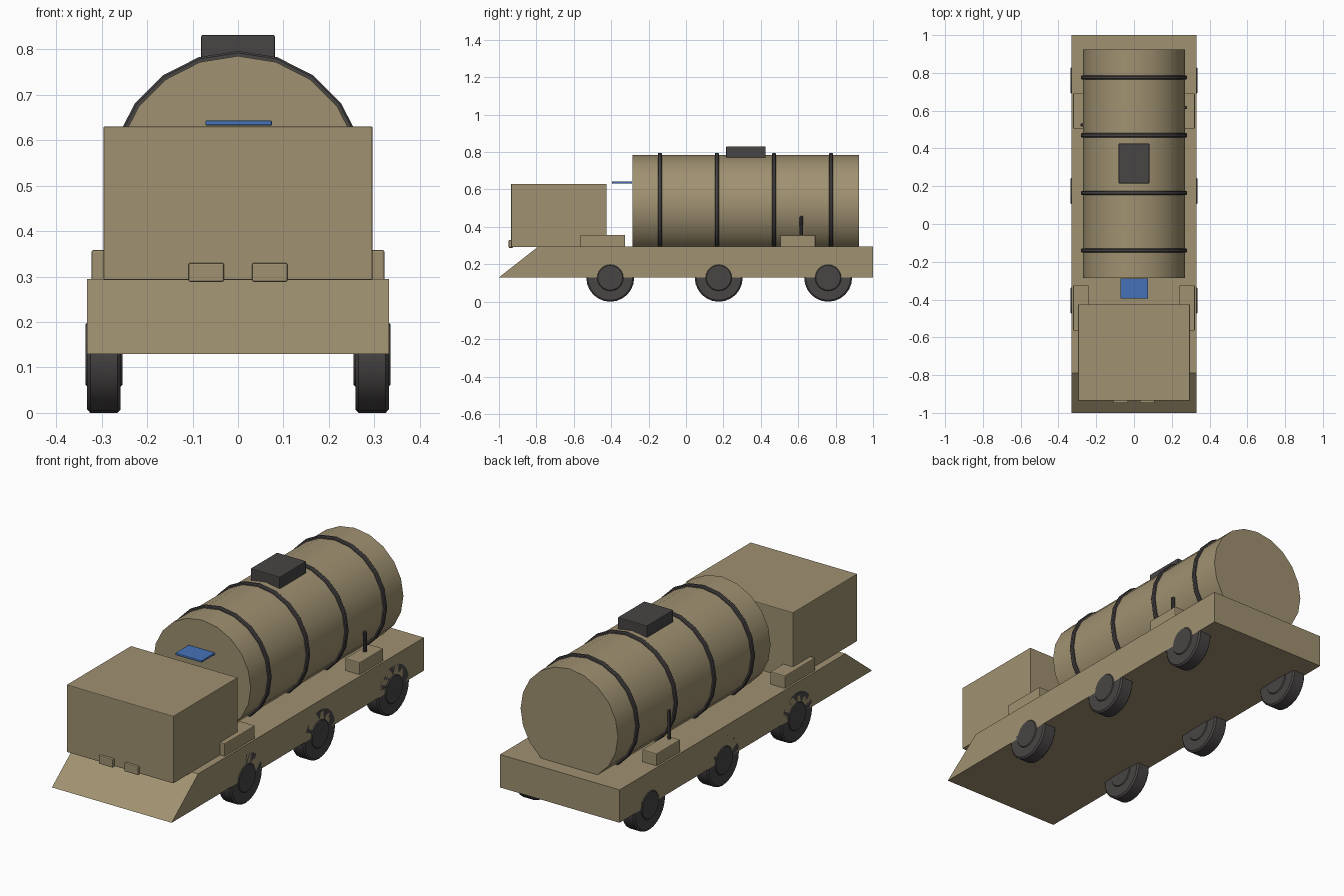
import bpy, bmesh, math
from mathutils import Matrix, Vector

cube = bpy.data.objects.get("Cube")
if cube:
    bpy.data.objects.remove(cube, do_unlink=True)


def material(name, rgb):
    m = bpy.data.materials.new(name)
    m.use_nodes = True
    m.diffuse_color = (*rgb, 1)
    m.node_tree.nodes["Principled BSDF"].inputs["Base Color"].default_value = (*rgb, 1)
    return m


TAN = material("sand tan", (0.35, 0.285, 0.165))
DARK = material("dark rubber grey", (0.065, 0.058, 0.058))
BLUE = material("glass blue", (0.06, 0.17, 0.48))


def finish(name, bm, mat, bevel=0, smooth=True):
    bmesh.ops.recalc_face_normals(bm, faces=bm.faces)
    mesh = bpy.data.meshes.new(name)
    bm.to_mesh(mesh)
    bm.free()
    mesh.materials.append(mat)
    obj = bpy.data.objects.new(name, mesh)
    bpy.context.collection.objects.link(obj)
    if bevel:
        mod = obj.modifiers.new("bevel", "BEVEL")
        mod.width, mod.segments = bevel, 2
    if smooth:
        bpy.ops.object.select_all(action="DESELECT")
        obj.select_set(True)
        bpy.context.view_layer.objects.active = obj
        bpy.ops.object.shade_smooth_by_angle(angle=math.radians(35))
    return obj


def box(name, lo, hi, mat, bevel=0.003):
    lo, hi = Vector(lo), Vector(hi)
    bm = bmesh.new()
    bmesh.ops.create_cube(bm, size=1, matrix=Matrix.Translation((lo + hi) / 2)
                          @ Matrix.Diagonal((*(hi - lo), 1)))
    return finish(name, bm, mat, bevel, smooth=False)


def lathe(name, profile, axis, origin, mat, steps):
    """Spin (radius, offset) points around the x, y or z axis through origin."""
    bm = bmesh.new()
    rings = []
    for r, h in profile:
        ring = []
        for i in range(steps):
            a = math.tau * i / steps
            u, v = r * math.sin(a), r * math.cos(a)
            p = {"x": (h, u, v), "y": (u, h, v), "z": (u, v, h)}[axis]
            ring.append(bm.verts.new(Vector(origin) + Vector(p)))
        rings.append(ring)
    for a, b in zip(rings, rings[1:]):
        for i in range(steps):
            j = (i + 1) % steps
            bm.faces.new((a[i], a[j], b[j], b[i]))
    bm.faces.new(rings[0])
    bm.faces.new(rings[-1])
    return finish(name, bm, mat)


# Chassis: wedge-nosed slab extruded across the width
bm = bmesh.new()
side = [bm.verts.new((-0.332, y, z))
        for y, z in ((-1, 0.13), (1, 0.13), (1, 0.295), (-0.79, 0.295))]
face = bm.faces.new(side)
new = bmesh.ops.extrude_face_region(bm, geom=[face])["geom"]
bmesh.ops.translate(bm, vec=(0.664, 0, 0),
                    verts=[v for v in new if isinstance(v, bmesh.types.BMVert)])
finish("chassis", bm, TAN, smooth=False)

# Cab and rear window panel
box("cab", (-0.296, -0.935, 0.292), (0.296, -0.425, 0.63), TAN)
box("blue_panel", (-0.072, -0.395, 0.632), (0.075, -0.288, 0.643), BLUE)

# Tank, straps and hatch
TANK_Z, TANK_R = 0.515, 0.27
lathe("tank", [(TANK_R, -0.285), (TANK_R, 0.925)], "y", (0, 0, TANK_Z), TAN, 20)
for n, y in enumerate((-0.14, 0.165, 0.47, 0.775)):
    lathe(f"tank_strap_{n + 1}",
          [(TANK_R - 0.01, -0.011), (TANK_R + 0.007, -0.011), (TANK_R + 0.011, -0.006),
           (TANK_R + 0.011, 0.006), (TANK_R + 0.007, 0.011), (TANK_R - 0.01, 0.011)],
          "y", (0, y, TANK_Z), DARK, 20)
box("tank_hatch", (-0.081, 0.215, 0.765), (0.081, 0.425, 0.831), DARK)

# Parts on both sides
for label, s in (("left", 1), ("right", -1)):
    def pair(name, x0, x1, y, z):
        a, b = sorted((s * x0, s * x1))
        box(f"{label}_{name}", (a, y[0], z[0]), (b, y[1], z[1]), TAN, 0.004)
    pair("front_step", 0.24, 0.322, (-0.565, -0.325), (0.29, 0.358))
    pair("rear_locker", 0.24, 0.322, (0.505, 0.692), (0.29, 0.356))
    pair("headlight", 0.031, 0.109, (-0.948, -0.925), (0.288, 0.33))

    # Wheels: rounded tyre with a raised hub on each face
    for n, y in enumerate((-0.405, 0.175, 0.76)):
        lathe(f"{label}_wheel_{n + 1}",
              [(0.066, -0.041), (0.07, -0.037), (0.12, -0.037), (0.128, -0.03),
               (0.128, 0.03), (0.12, 0.037), (0.07, 0.037), (0.066, 0.041)],
              "x", (s * 0.295, y, 0.128), DARK, 24)

# Upright valve pipes on the rear lockers
for label, x, y, top in (("left", 0.272, 0.617, 0.457), ("right", -0.275, 0.525, 0.5)):
    lathe(f"{label}_valve_pipe", [(0.009, 0.34), (0.009, top - 0.003), (0.006, top)],
          "z", (x, y, 0), DARK, 10)
